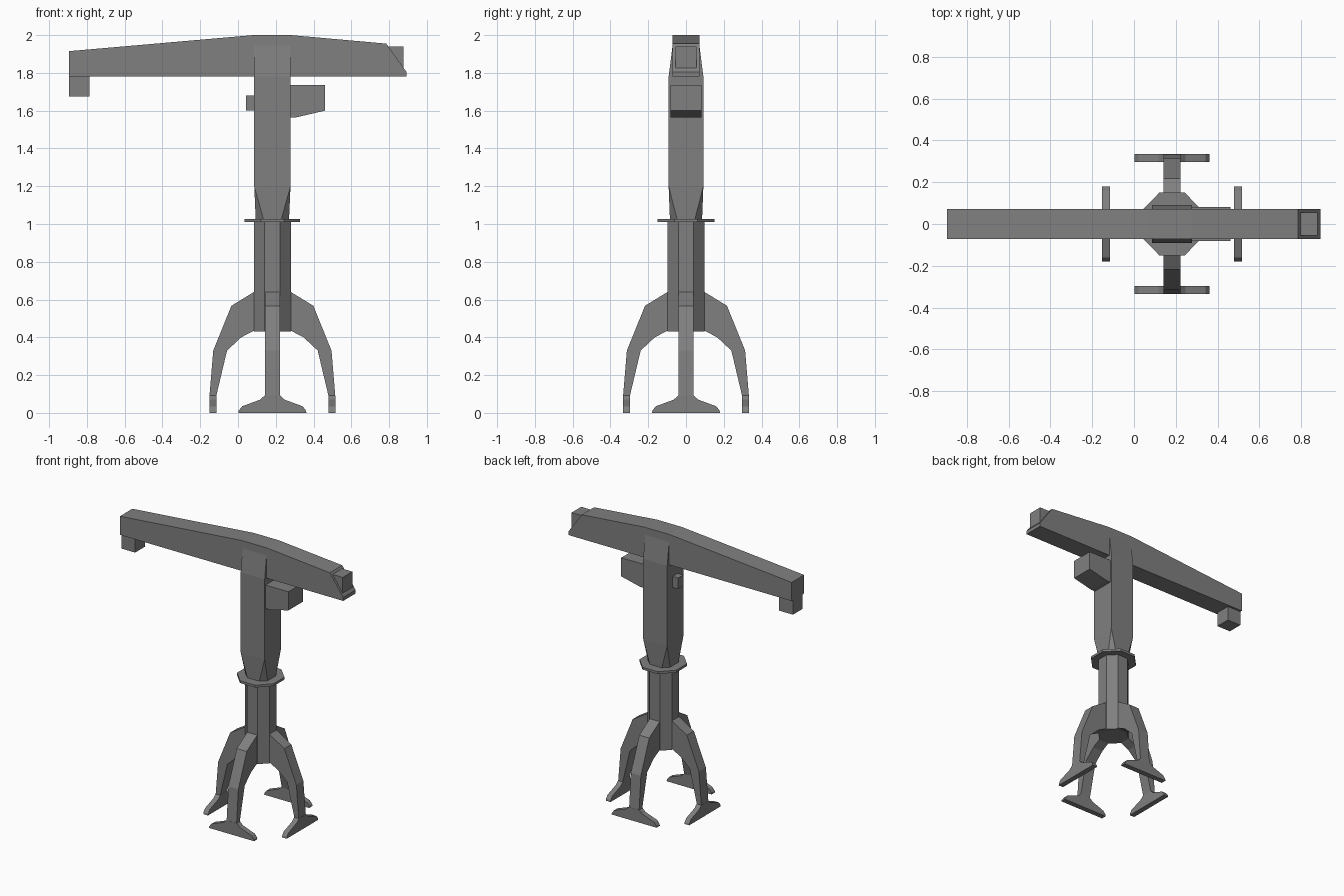
import bpy, bmesh, math
from mathutils import Matrix

if "Cube" in bpy.data.objects:
    bpy.data.objects.remove(bpy.data.objects["Cube"])

CX = 0.182  # mast axis

# Dark grey paint shared by all parts
paint = bpy.data.materials.new("dark_grey")
paint.diffuse_color = (0.215, 0.215, 0.215, 1)
paint.use_nodes = True
paint.node_tree.nodes["Principled BSDF"].inputs["Base Color"].default_value = paint.diffuse_color


def finish(name, bm, matrix=None):
    if matrix:
        bm.transform(matrix)
    bmesh.ops.recalc_face_normals(bm, faces=bm.faces[:])
    me = bpy.data.meshes.new(name)
    bm.to_mesh(me)
    bm.free()
    me.materials.append(paint)
    ob = bpy.data.objects.new(name, me)
    bpy.context.collection.objects.link(ob)
    return ob


def loft(name, rings, matrix=None):
    """Skin a list of equally sized vertex rings and cap both ends."""
    bm = bmesh.new()
    vs = [[bm.verts.new(p) for p in r] for r in rings]
    n = len(rings[0])
    for a, b in zip(vs, vs[1:]):
        for i in range(n):
            j = (i + 1) % n
            bm.faces.new((a[i], a[j], b[j], b[i]))
    bm.faces.new(vs[0])
    bm.faces.new(vs[-1])
    bmesh.ops.remove_doubles(bm, verts=bm.verts[:], dist=1e-5)
    return finish(name, bm, matrix)


def slab(name, profile, half, matrix=None):
    """Extrude an x-z profile along y."""
    return loft(name, [[(x, y, z) for x, z in profile] for y in (-half, half)], matrix)


def box(name, x0, x1, half, z0, z1):
    return slab(name, [(x0, z0), (x1, z0), (x1, z1), (x0, z1)], half)


def chamfered(hx, hy, fx, fy, z):
    """Eight-point ring; fx, fy are the half lengths of the flat sides."""
    return [(CX + x, y, z) for x, y in (
        (hx, -fy), (hx, fy), (fx, hy), (-fx, hy),
        (-hx, fy), (-hx, -fy), (-fx, -hy), (fx, -hy))]


# Octagonal lower mast and slewing ring
loft("lower_mast", [chamfered(0.098, 0.098, 0.041, 0.041, z) for z in (0.43, 1.02)])
loft("slewing_ring", [chamfered(0.147, 0.15, 0.061, 0.061, z) for z in (1.01, 1.027)])

# Upper mast: octagon turning into a rectangle, tapering into the boom
loft("upper_mast", [
    chamfered(0.088, 0.085, 0.046, 0.046, 1.02),
    chamfered(0.096, 0.092, 0.096, 0.092, 1.20),
    chamfered(0.096, 0.092, 0.096, 0.092, 1.78),
    chamfered(0.096, 0.066, 0.096, 0.066, 1.985)])

# Boom with end motor and hoist block
slab("boom", [(-0.895, 1.78), (0.892, 1.78), (0.892, 1.805), (0.785, 1.955),
              (0.28, 2.0), (0.08, 2.0), (-0.895, 1.915)], 0.071)
box("boom_end_motor", 0.787, 0.877, 0.055, 1.82, 1.94)
box("hoist_block", -0.895, -0.785, 0.055, 1.675, 1.785)

# Operator cab and rear junction box
slab("cab", [(0.27, 1.735), (0.461, 1.735), (0.461, 1.60), (0.31, 1.565), (0.27, 1.565)], 0.082)
box("junction_box", 0.043, 0.09, 0.03, 1.60, 1.68)

# Four arched legs with spreading feet
leg = [(0.09, 0.64), (0.098, 0.64), (0.217, 0.567), (0.313, 0.33), (0.333, 0.09), (0.333, 0.01),
       (0.297, 0.01), (0.297, 0.09), (0.24, 0.33), (0.165, 0.40), (0.098, 0.435), (0.09, 0.435)]
foot = [(0.18, 0), (0.178, 0.012), (0.16, 0.035), (0.065, 0.07), (0.041, 0.092)]
foot = foot + [(-x, z) for x, z in reversed(foot)]
for i in range(4):
    m = Matrix.Translation((CX, 0, 0)) @ Matrix.Rotation(i * math.pi / 2, 4, 'Z')
    slab(f"leg_{i + 1}", leg, 0.04, m)
    loft(f"foot_{i + 1}", [[(r, w, z) for w, z in foot] for r in (0.296, 0.334)], m)
